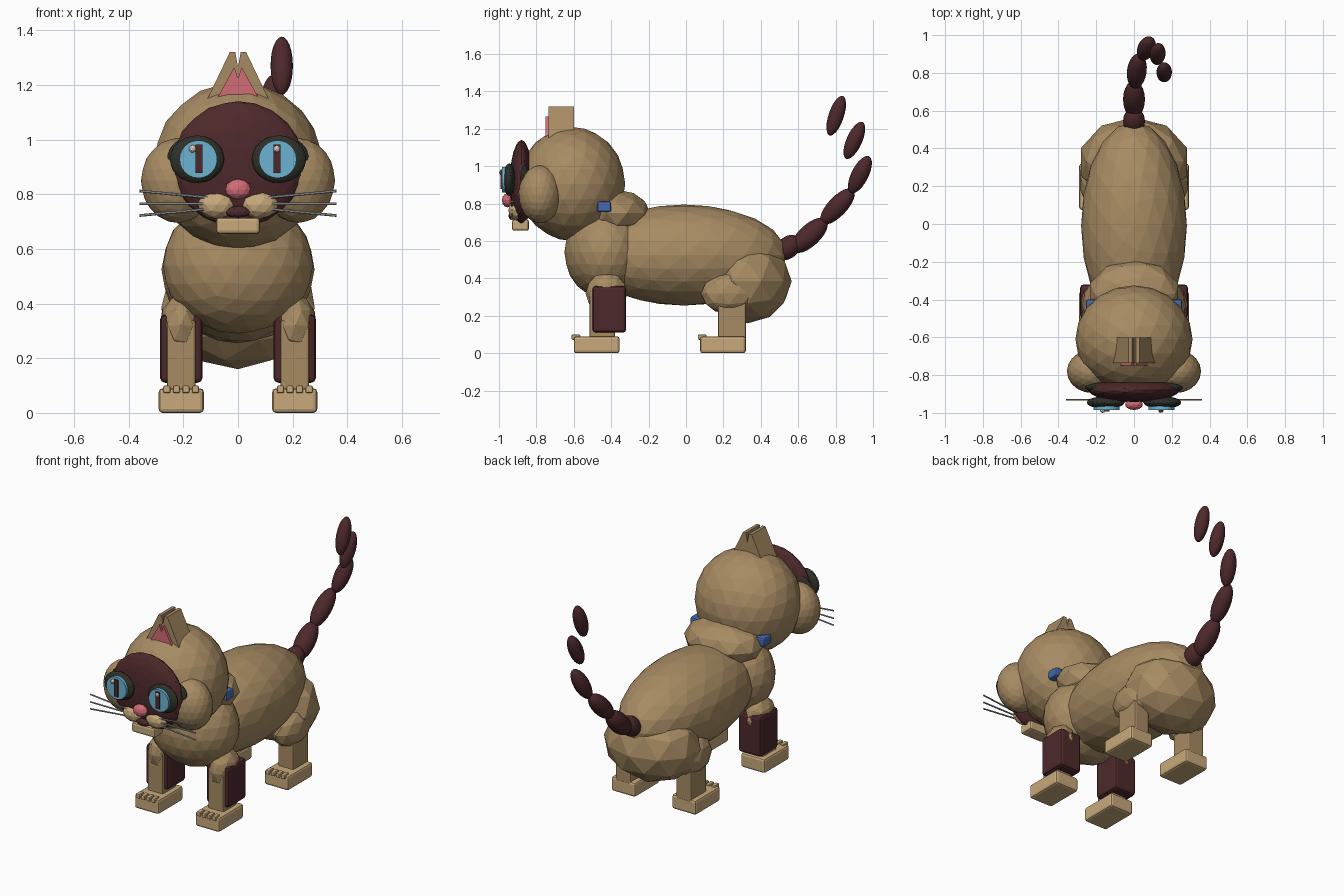
import bpy, bmesh, math
from mathutils import Vector, Matrix

if "Cube" in bpy.data.objects:
    bpy.data.objects.remove(bpy.data.objects["Cube"])


def material(name, rgb):
    m = bpy.data.materials.new(name)
    m.diffuse_color = (*rgb, 1)
    m.use_nodes = True
    m.node_tree.nodes["Principled BSDF"].inputs["Base Color"].default_value = m.diffuse_color
    return m


FUR = material("tan fur", (0.39, 0.26, 0.125))
CREAM = material("cream", (0.58, 0.40, 0.20))
DARK = material("dark brown", (0.075, 0.022, 0.024))
RIM = material("eye rim black", (0.028, 0.03, 0.022))
IRIS = material("iris blue", (0.15, 0.45, 0.64))
PINK = material("pink", (0.65, 0.15, 0.18))
BLUE = material("collar blue", (0.06, 0.14, 0.42))
GREY = material("whisker grey", (0.38, 0.38, 0.38))
GLINT = material("eye glint", (0.72, 0.62, 0.5))


def finish(name, bm, mat, matrix=Matrix()):
    bm.transform(matrix)
    bmesh.ops.recalc_face_normals(bm, faces=bm.faces)
    mesh = bpy.data.meshes.new(name)
    bm.to_mesh(mesh)
    bm.free()
    mesh.materials.append(mat)
    ob = bpy.data.objects.new(name, mesh)
    bpy.context.collection.objects.link(ob)
    return ob


def ball(name, mat, loc, radii, sub=3, direction=None):
    """Faceted ellipsoid; its z axis may be aimed along a direction."""
    bm = bmesh.new()
    bmesh.ops.create_icosphere(bm, subdivisions=sub, radius=1)
    rot = Matrix()
    if direction:
        rot = Vector(direction).to_track_quat('Z', 'Y').to_matrix().to_4x4()
    return finish(name, bm, mat, Matrix.Translation(loc) @ rot @ Matrix.Diagonal((*radii, 1)))


def box(name, mat, lo, hi, bevel=0.0):
    """Box between two corners, in any order, with optional rounded edges."""
    lo, hi = Vector(lo), Vector(hi)
    size = [abs(c) for c in hi - lo]
    bm = bmesh.new()
    bmesh.ops.create_cube(bm, size=1)
    bm.transform(Matrix.Diagonal((*size, 1)))
    if bevel:
        bmesh.ops.bevel(bm, geom=bm.edges[:], offset=bevel, segments=2, profile=0.5, affect='EDGES')
    return finish(name, bm, mat, Matrix.Translation((lo + hi) / 2))


def rod(name, mat, a, b, radius, sides=8, squash=1.0):
    a, b = Vector(a), Vector(b)
    bm = bmesh.new()
    bmesh.ops.create_cone(bm, cap_ends=True, segments=sides, radius1=radius, radius2=radius, depth=(b - a).length)
    rot = (b - a).to_track_quat('Z', 'Y').to_matrix().to_4x4()
    return finish(name, bm, mat, Matrix.Translation((a + b) / 2) @ rot @ Matrix.Diagonal((1, squash, 1, 1)))


def prism(name, mat, outline, y0, y1):
    """Outline in x and z, extruded along y."""
    bm = bmesh.new()
    face = bm.faces.new([bm.verts.new((x, y0, z)) for x, z in outline])
    out = bmesh.ops.extrude_face_region(bm, geom=[face])
    bmesh.ops.translate(bm, vec=(0, y1 - y0, 0), verts=[v for v in out['geom'] if isinstance(v, bmesh.types.BMVert)])
    return finish(name, bm, mat)


# Torso
ball("body", FUR, (0, -0.01, 0.525), (0.28, 0.55, 0.27))
ball("rump", FUR, (0, 0.33, 0.385), (0.295, 0.235, 0.225), 2)
ball("chest", FUR, (0, -0.43, 0.54), (0.275, 0.22, 0.25))
ball("neck", FUR, (0, -0.37, 0.75), (0.245, 0.18, 0.125), 2)

# Head, mask and mouth
ball("head", FUR, (0, -0.61, 0.905), (0.31, 0.285, 0.305))
ball("face_mask", DARK, (0, -0.88, 0.91), (0.24, 0.062, 0.23))
ball("nose", PINK, (0, -0.955, 0.818), (0.048, 0.03, 0.038), 2)
ball("mouth", DARK, (0, -0.93, 0.735), (0.045, 0.02, 0.022), 2)
box("chin", CREAM, (-0.08, -0.93, 0.655), (0.08, -0.84, 0.715), 0.012)

for s, side in ((-1, "right"), (1, "left")):
    ball("cheek_" + side, FUR, (s * 0.22, -0.78, 0.85), (0.135, 0.115, 0.155), 3)
    ball("muzzle_" + side, CREAM, (s * 0.078, -0.905, 0.762), (0.072, 0.045, 0.052), 2)

    # Eyes
    ball("eye_socket_" + side, RIM, (s * 0.16, -0.865, 0.928), (0.1, 0.03, 0.087))
    ball("eye_rim_" + side, RIM, (s * 0.15, -0.945, 0.928), (0.1, 0.033, 0.087))
    rod("iris_" + side, IRIS, (s * 0.145, -0.95, 0.928), (s * 0.145, -0.984, 0.928), 0.069, 24)
    box("pupil_" + side, DARK, (s * 0.143 - 0.013, -0.992, 0.878), (s * 0.143 + 0.013, -0.983, 0.982))
    ball("glint_" + side, GLINT, (s * 0.154 - 0.012, -0.986, 0.966), (0.014, 0.014, 0.014), 2)

    # Ears with pink linings
    prism("ear_" + side, FUR, [(s * x, z) for x, z in
          ((0.14, 1.09), (0, 1.09), (0, 1.265), (0.01, 1.32), (0.03, 1.32))], -0.735, -0.6)
    prism("ear_lining_" + side, PINK, [(s * x, z) for x, z in
          ((0.095, 1.115), (0, 1.115), (0, 1.225), (0.014, 1.265))], -0.75, -0.734)

    # Whiskers
    for i, (z0, z1) in enumerate(((0.787, 0.812), (0.765, 0.765), (0.747, 0.722))):
        rod(f"whisker_{side}_{i}", GREY, (s * 0.1, -0.93, z0), (s * 0.36, -0.93, z1), 0.005, 6)

    # Collar tabs
    box("collar_tab_" + side, BLUE, (s * 0.19, -0.475, 0.755), (s * 0.255, -0.4, 0.812), 0.012)

    # Front legs with dark stockings
    ball("shoulder_" + side, FUR, (s * 0.21, -0.425, 0.32), (0.077, 0.112, 0.115), 2)
    box("front_leg_" + side, FUR, (s * 0.155, -0.515, 0.07), (s * 0.26, -0.38, 0.34), 0.01)
    box("front_stocking_" + side, DARK, (s * 0.13, -0.5, 0.11), (s * 0.285, -0.32, 0.36), 0.018)

    # Hind legs
    ball("thigh_" + side, FUR, (s * 0.205, 0.23, 0.32), (0.085, 0.15, 0.112), 2)
    box("hind_leg_" + side, FUR, (s * 0.155, 0.17, 0.07), (s * 0.26, 0.32, 0.28), 0.01)

    # Paws and toes
    for part, y in (("front", -0.6), ("hind", 0.075)):
        box(f"{part}_paw_{side}", CREAM, (s * 0.125, y, 0), (s * 0.29, y + 0.245, 0.09), 0.014)
        for i in range(4):
            x = s * 0.208 + (i - 1.5) * 0.035
            box(f"{part}_toe_{side}_{i}", CREAM, (x - 0.013, y - 0.012, 0.072), (x + 0.013, y + 0.035, 0.1), 0.006)

# Tail segments: centre, direction, half length, radius
tail = [
    ((0, 0.545, 0.565), (0, 0.7, 0.6), 0.08, 0.058),
    ((0, 0.66, 0.63), (0, 0.8, 0.75), 0.125, 0.058),
    ((0.015, 0.81, 0.785), (0.1, 0.75, 0.8), 0.125, 0.052),
    ((0.065, 0.93, 0.955), (0.2, 0.45, 0.9), 0.112, 0.046),
    ((0.125, 0.9, 1.138), (0.05, 0.4, 0.9), 0.108, 0.042),
    ((0.16, 0.803, 1.27), (0, 0.32, 0.95), 0.112, 0.041),
]
for i, (loc, direction, length, radius) in enumerate(tail):
    ball(f"tail_segment_{i}", DARK, loc, (radius, radius, length), 3, direction)
